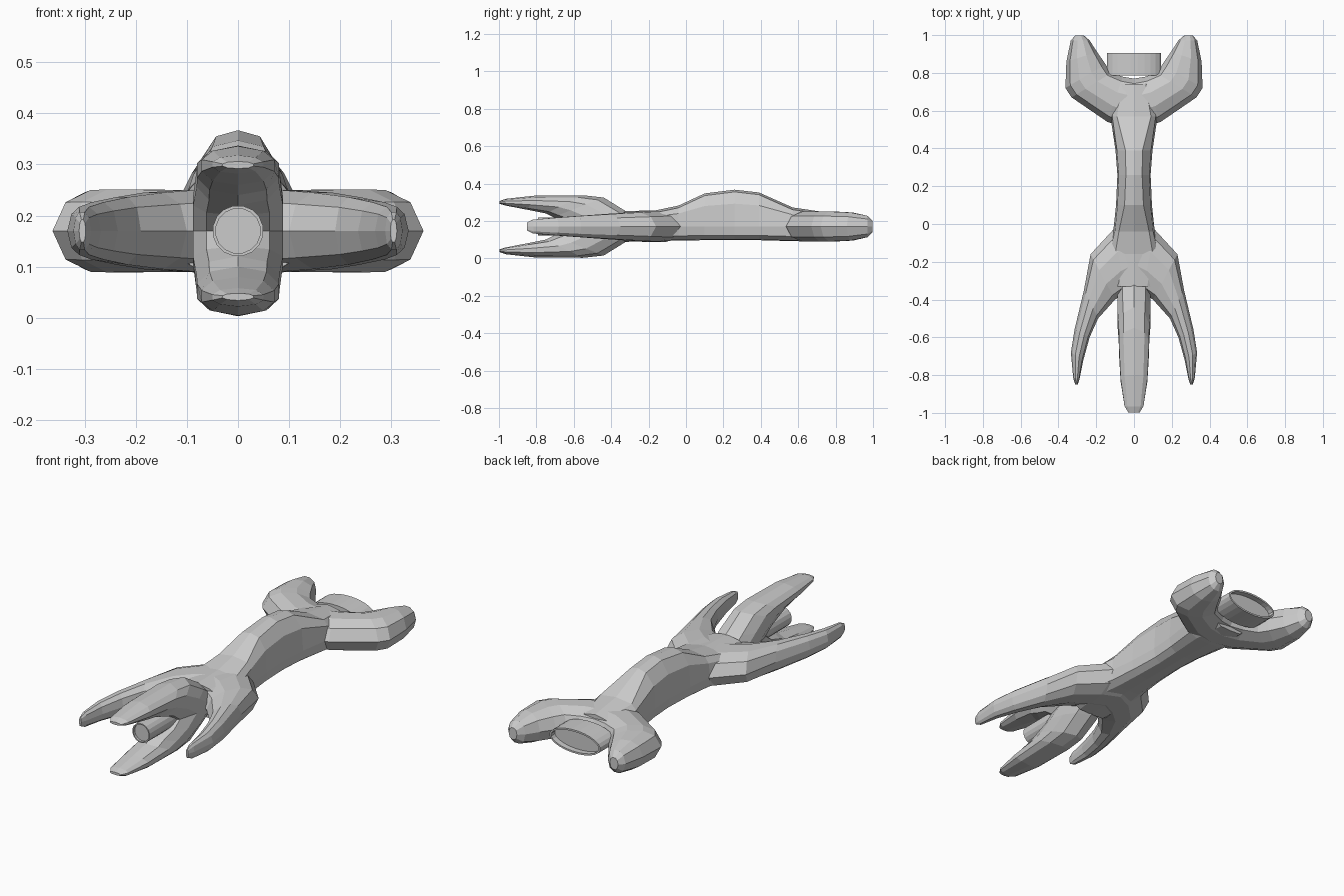
import bpy, bmesh, math
from mathutils import Vector

if "Cube" in bpy.data.objects:
    bpy.data.objects.remove(bpy.data.objects["Cube"])

MID = 0.17  # height of the symmetry plane
# position across a section (inner -> outer), fraction of thickness
SECTION = [(0, 0), (.1, .7), (.35, 1), (.65, 1), (.88, .7), (1, 0),
           (.88, -.7), (.65, -1), (.35, -1), (.1, -.7)]


def loft(name, rings):
    bm = bmesh.new()
    vs = [[bm.verts.new(p) for p in r] for r in rings]
    n = len(rings[0])
    for a, b in zip(vs, vs[1:]):
        for i in range(n):
            j = (i + 1) % n
            bm.faces.new((a[i], a[j], b[j], b[i]))
    bm.faces.new(vs[0])
    bm.faces.new(vs[-1])
    bmesh.ops.recalc_face_normals(bm, faces=bm.faces[:])
    me = bpy.data.meshes.new(name)
    bm.to_mesh(me)
    bm.free()
    ob = bpy.data.objects.new(name, me)
    bpy.context.collection.objects.link(ob)
    return ob


def fork(name, stations, vertical=False):
    """Mirrored pair of arms. Station: inner offset, inner y, outer offset, outer y, half thickness."""
    def ring(s, side):
        out = []
        for t, h in SECTION:
            d = side * (s[0] + (s[2] - s[0]) * t)
            y = s[1] + (s[3] - s[1]) * t
            k = h * s[4]
            out.append((k, y, MID + d) if vertical else (d, y, MID + k))
        return out
    rings = [ring(s, -1) for s in reversed(stations[1:])] + [ring(s, 1) for s in stations]
    return loft(name, rings)


def tube(name, y0, y1, rx, rz, sides, rim, recess, back):
    """Capped tube along y with a rim and recessed face at y1."""
    def ring(y, s):
        return [((rx - s) * math.cos(a), y, MID + (rz - s) * math.sin(a))
                for a in (2 * math.pi * (i + .5) / sides for i in range(sides))]
    return loft(name, [ring(y0, 0), ring(y1, 0), ring(y1, rim), ring(y1 + back * recess, rim)])


# central hull with raised spine: y, half width, spine half width, top, bottom
hull_rings = []
for y, w, r, top, bot in [(.74, .10, .06, .247, .092), (.57, .125, .09, .272, .092),
                          (.39, .098, .045, .352, .097), (.26, .088, .043, .367, .097),
                          (.10, .095, .05, .347, .097), (-.04, .11, .08, .282, .095),
                          (-.16, .14, .10, .257, .092), (-.33, .12, .07, .252, .088)]:
    sh = MID + .62 * (top - MID)
    half = [(r, top - .012), (w * .92, sh), (w, MID), (w * .92, bot + .025), (w * .6, bot + .003)]
    hull_rings.append([(0, y, top)] + [(x, y, z) for x, z in half] + [(0, y, bot)]
                      + [(-x, y, z) for x, z in reversed(half)])
hull = loft("hull", hull_rings)

# rear lobes
rear = fork("rear_lobes", [(0, .77, 0, .50, .078), (.06, .78, .14, .54, .08),
                           (.12, .80, .33, .67, .081), (.15, .845, .363, .72, .08),
                           (.195, .91, .358, .86, .075), (.235, .972, .335, .97, .057),
                           (.265, .998, .312, .998, .03)])

# side prongs
sides = fork("side_prongs", [(0, -.34, 0, .02, .082), (.045, -.365, .11, -.03, .081),
                             (.10, -.40, .23, -.16, .075), (.19, -.50, .265, -.35, .066),
                             (.235, -.60, .315, -.56, .056), (.268, -.72, .334, -.68, .047),
                             (.288, -.82, .322, -.815, .037), (.298, -.85, .311, -.85, .022)])

# upper and lower prongs
prongs = fork("upper_lower_prongs", [(0, -.60, 0, -.20, .088), (.03, -.64, .087, -.33, .088),
                                     (.05, -.71, .155, -.44, .081), (.07, -.75, .167, -.55, .08),
                                     (.09, -.85, .166, -.80, .071), (.112, -.965, .148, -.965, .05),
                                     (.122, -.998, .136, -.998, .03)], vertical=True)

# weld the shell into one skin
bpy.context.view_layer.objects.active = hull
for part in (rear, sides, prongs):
    m = hull.modifiers.new("union", 'BOOLEAN')
    m.operation = 'UNION'
    m.solver = 'EXACT'
    m.object = part
    bpy.ops.object.modifier_apply(modifier=m.name)
    bpy.data.objects.remove(part)

# rear nozzle and front cannon
tube("rear_nozzle", .785, .905, .145, .06, 24, .009, .03, -1)
tube("front_cannon", -.50, -.79, .05, .05, 16, .006, .012, 1)
